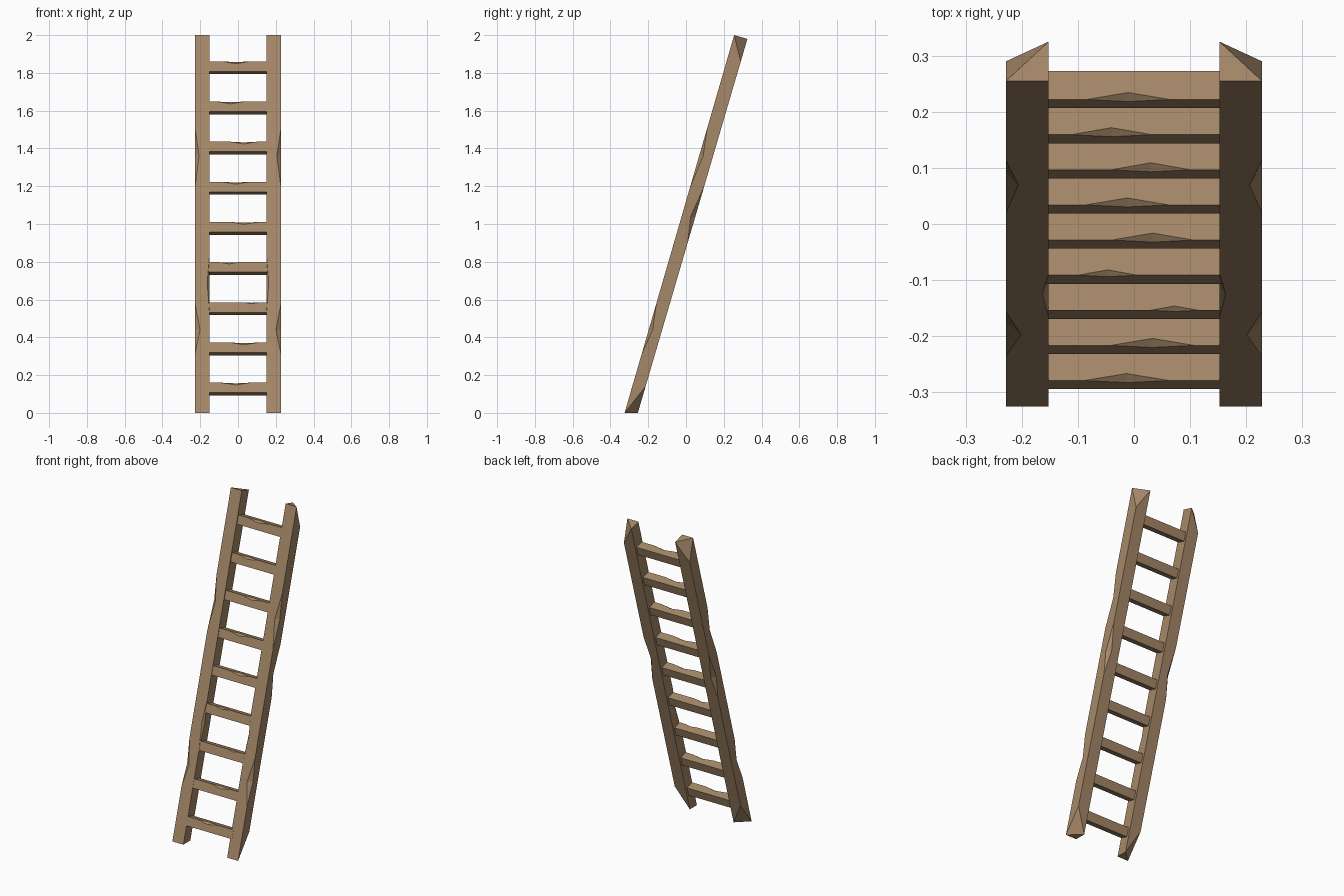
import bpy, bmesh, math
from mathutils import Vector as V

if "Cube" in bpy.data.objects:
    bpy.data.objects.remove(bpy.data.objects["Cube"])

wood = bpy.data.materials.new("brown_wood")
wood.diffuse_color = (0.376, 0.246, 0.138, 1)
wood.use_nodes = True
wood.node_tree.nodes["Principled BSDF"].inputs["Base Color"].default_value = wood.diffuse_color


def hull_into(bm, pts):
    """Add the convex hull of a few points to a bmesh."""
    vs = [bm.verts.new(p) for p in pts]
    bmesh.ops.convex_hull(bm, input=vs)


def to_object(bm, name):
    bmesh.ops.recalc_face_normals(bm, faces=bm.faces[:])
    bmesh.ops.dissolve_limit(bm, angle_limit=math.radians(0.5),
                             verts=bm.verts[:], edges=bm.edges[:])
    me = bpy.data.meshes.new(name)
    bm.to_mesh(me)
    bm.free()
    me.materials.append(wood)
    ob = bpy.data.objects.new(name, me)
    bpy.context.collection.objects.link(ob)
    return ob


def carve(ob, chips):
    """Cut V-shaped chips out of edges; each chip is A, B on the edge, P, Q on its two faces."""
    bm = bmesh.new()
    for chip in chips:
        m = (chip[2] + chip[3]) / 2
        hull_into(bm, [m + (p - m) * 1.3 for p in chip])
    cutter = to_object(bm, "chip_cutter")
    cutter.hide_render = True
    mod = ob.modifiers.new("chips", 'BOOLEAN')
    mod.operation = 'DIFFERENCE'
    mod.solver = 'EXACT'
    mod.object = cutter
    dg = bpy.context.evaluated_depsgraph_get()
    me = bpy.data.meshes.new_from_object(ob.evaluated_get(dg))
    ob.modifiers.clear()
    ob.data = me
    bpy.data.objects.remove(cutter)


OUT, INN = 0.228, 0.152


def front(z):
    return -0.325 + 0.29 * z


def back(z):
    return -0.255 + 0.293 * z


# side rails with sliced outer back corners
for s, side in ((-1, "left"), (1, "right")):
    bm = bmesh.new()
    hull_into(bm, [V((s * x, y, z)) for x, y, z in (
        (OUT, front(0), 0), (INN, front(0), 0), (INN, back(0), 0), (OUT, back(0.14), 0.14),
        (OUT, front(2), 2), (INN, front(2), 2), (INN, back(1.98), 1.98), (OUT, back(1.86), 1.86))])
    rail = to_object(bm, side + "_rail")
    chips = []
    # edge x, edge line, depth direction, z low, z peak, z high, depth in x, depth in y
    for x, line, d, z0, zp, z1, dx, dy in (
            (OUT, front, 1, 1.19, 1.36, 1.51, -0.022, 0.021),
            (OUT, front, 1, 0.31, 0.44, 0.58, -0.027, 0.021),
            (INN, front, 1, 0.54, 0.69, 0.82, 0.011, 0.015),
            (OUT, back, -1, 0.90, 1.04, 1.20, -0.022, 0.025)):
        chips.append([V((s * x, line(z0), z0)), V((s * x, line(z1), z1)),
                      V((s * (x + dx), line(zp), zp)), V((s * x, line(zp) + d * dy, zp))])
    carve(rail, chips)

# rungs, tilted with the rails, each with a worn chip on the upper front edge
up = V((0, 0.281, 0.96))
deep = V((0, 0.96, -0.281))
wear = ((-0.013, 0.076), (0.033, 0.075), (0.072, 0.043), (-0.047, 0.053), (0.033, 0.073),
        (-0.012, 0.074), (0.03, 0.071), (-0.04, 0.072), (-0.01, 0.075))
for i, (cx, half) in enumerate(wear):
    edge = V((0, -0.279 + 0.0626 * i, 0.160 + 0.2126 * i))
    bm = bmesh.new()
    hull_into(bm, [edge + V((x, 0, 0)) - up * h + deep * d
                   for x in (-INN - 0.012, INN + 0.012) for h in (0, 0.055) for d in (0, 0.053)])
    rung = to_object(bm, "rung_%d" % (i + 1))
    c = edge + V((cx, 0, 0))
    depth = 0.013 * min(1, half / 0.07)
    carve(rung, [[c - V((half, 0, 0)), c + V((half, 0, 0)),
                  c + deep * depth, c - up * depth]])
